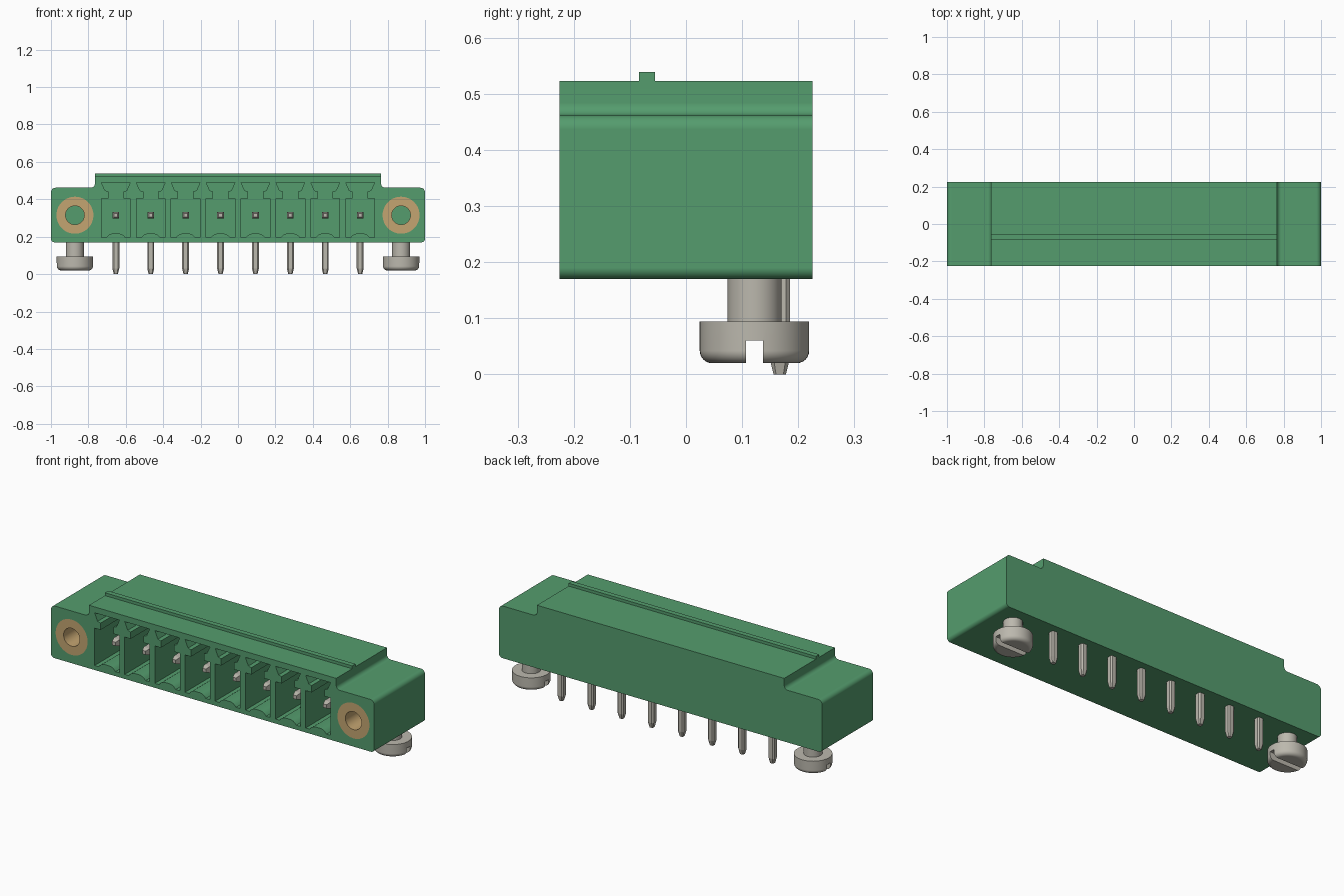
import bpy, bmesh, math
from mathutils import Vector

if "Cube" in bpy.data.objects:
    bpy.data.objects.remove(bpy.data.objects["Cube"], do_unlink=True)


def material(name, rgb, metallic=0.0):
    m = bpy.data.materials.new(name)
    m.use_nodes = True
    m.diffuse_color = (*rgb, 1)
    m.node_tree.nodes["Principled BSDF"].inputs["Base Color"].default_value = (*rgb, 1)
    return m


GREEN = material("housing green", (0.09, 0.335, 0.155))
BRASS = material("brass tan", (0.55, 0.375, 0.165))
STEEL = material("tin grey", (0.50, 0.48, 0.42))


def along_y(x, z):
    return lambda a, b, t: Vector((x + a, t, z + b))


def along_z(x, y):
    return lambda a, b, t: Vector((x + a, y + b, t))


def circle(n=48):
    return [(math.cos(i * math.tau / n), math.sin(i * math.tau / n)) for i in range(n)]


def arc(cx, cy, r, a0, a1, n=8):
    """Points of an arc, angles in degrees."""
    return [(cx + r * math.cos(math.radians(a0 + (a1 - a0) * i / n)),
             cy + r * math.sin(math.radians(a0 + (a1 - a0) * i / n))) for i in range(n + 1)]


def loft(bm, shape, rings, place, closed=False):
    """Skin scaled copies of a shape, each ring being (scale, distance)."""
    loops = [[bm.verts.new(place(a * s, b * s, t)) for a, b in shape] for s, t in rings]
    n = len(shape)
    pairs = list(zip(loops, loops[1:])) + ([(loops[-1], loops[0])] if closed else [])
    for p, q in pairs:
        for i in range(n):
            j = (i + 1) % n
            bm.faces.new((p[i], p[j], q[j], q[i]))
    if not closed:
        bm.faces.new(loops[0])
        bm.faces.new(loops[-1])


def finish(bm, name, mat):
    bmesh.ops.recalc_face_normals(bm, faces=bm.faces)
    me = bpy.data.meshes.new(name)
    bm.to_mesh(me)
    bm.free()
    ob = bpy.data.objects.new(name, me)
    bpy.context.collection.objects.link(ob)
    me.materials.append(mat)
    return ob


def cut(ob, cutter):
    """Subtract the cutter, bake the result and discard the cutter."""
    cutter.hide_render = True
    mod = ob.modifiers.new("cut", "BOOLEAN")
    mod.operation, mod.solver, mod.object = "DIFFERENCE", "EXACT", cutter
    deps = bpy.context.evaluated_depsgraph_get()
    baked = bpy.data.meshes.new_from_object(ob.evaluated_get(deps))
    ob.modifiers.clear()
    ob.data = baked
    bpy.data.objects.remove(cutter, do_unlink=True)


def smooth(ob):
    for o in bpy.context.selected_objects:
        o.select_set(False)
    ob.select_set(True)
    bpy.context.view_layer.objects.active = ob
    bpy.ops.object.shade_smooth_by_angle(angle=math.radians(30))
    ob.modifiers.new("even shading", "WEIGHTED_NORMAL").keep_sharp = True


BOX = [(-1, -1), (1, -1), (1, 1), (-1, 1)]
FRONT, BACK = -0.225, 0.225
PIN_X = [(i - 3.5) * 0.1866 for i in range(8)]
PIN_Z, PIN_Y = 0.315, 0.167
SCREW_X, SCREW_Y = 0.872, 0.122

# Housing: stepped profile with rounded flanges
half = (arc(0.98, 0.19, 0.02, -90, 0) + arc(0.975, 0.437, 0.025, 0, 90)
        + arc(0.787, 0.484, 0.022, 270, 180) + [(0.765, 0.523)])
bm = bmesh.new()
loft(bm, half + [(-x, z) for x, z in reversed(half)],
     [(1, FRONT), (1, BACK)], along_y(0, 0))
housing = finish(bm, "housing", GREEN)

# Keyed pockets and insert bores cut in the front
right = [(0.077, 0.195), (0.077, 0.404), (0.040, 0.404), (0.040, 0.442),
         (0.058, 0.447), (0.077, 0.490)]
arch = [(-0.052, 0.195), (-0.043, 0.205), (-0.032, 0.213), (-0.018, 0.217),
        (0.018, 0.217), (0.032, 0.213), (0.043, 0.205), (0.052, 0.195)]
pocket = arch + right + [(-x, z) for x, z in reversed(right)]
bm = bmesh.new()
for x in PIN_X:
    loft(bm, pocket, [(1, FRONT - 0.05), (1, 0.12)], along_y(x, 0))
for s in (-1, 1):
    loft(bm, circle(), [(0.099, FRONT - 0.05), (0.099, 0.0)], along_y(s * SCREW_X, PIN_Z))
cut(housing, finish(bm, "pocket_cutter", GREEN))
smooth(housing)

# Locking ridge on top
bm = bmesh.new()
loft(bm, [(-0.765, 0.515), (0.765, 0.515), (0.765, 0.539), (-0.765, 0.539)],
     [(1, -0.084), (1, -0.055)], along_y(0, 0))
finish(bm, "locking_ridge", GREEN)

# Threaded inserts and mounting screws
for s, side in ((1, "left"), (-1, "right")):
    bm = bmesh.new()
    loft(bm, circle(), [(0.099, FRONT), (0.099, 0.0), (0.05, 0.0), (0.05, FRONT)],
         along_y(s * SCREW_X, PIN_Z), closed=True)
    smooth(finish(bm, side + "_insert", BRASS))

    bm = bmesh.new()
    rounded = arc(0.0755, 0.042, 0.022, -90, 0, 6)
    loft(bm, circle(), rounded + [(0.0975, 0.094), (0.048, 0.094), (0.048, 0.2)],
         along_z(s * SCREW_X, SCREW_Y))
    screw = finish(bm, side + "_screw", STEEL)
    bm = bmesh.new()
    loft(bm, [(a * 0.15, b * 0.015) for a, b in BOX], [(1, -0.02), (1, 0.06)],
         along_z(s * SCREW_X, SCREW_Y))
    cut(screw, finish(bm, "slot_cutter", STEEL))
    smooth(screw)

# Angled contact pins: solder leg below, contact in the pocket
pin_shape = [(-1, -0.6), (-0.6, -1), (0.6, -1), (1, -0.6),
             (1, 0.6), (0.6, 1), (-0.6, 1), (-1, 0.6)]
for i, x in enumerate(PIN_X):
    bm = bmesh.new()
    loft(bm, pin_shape, [(0.011, 0.0), (0.0185, 0.03), (0.0185, PIN_Z + 0.018)],
         along_z(x, PIN_Y))
    loft(bm, BOX, [(0.010, -0.165), (0.018, -0.14), (0.018, PIN_Y)],
         along_y(x, PIN_Z))
    finish(bm, f"contact_pin_{i + 1}", STEEL)
